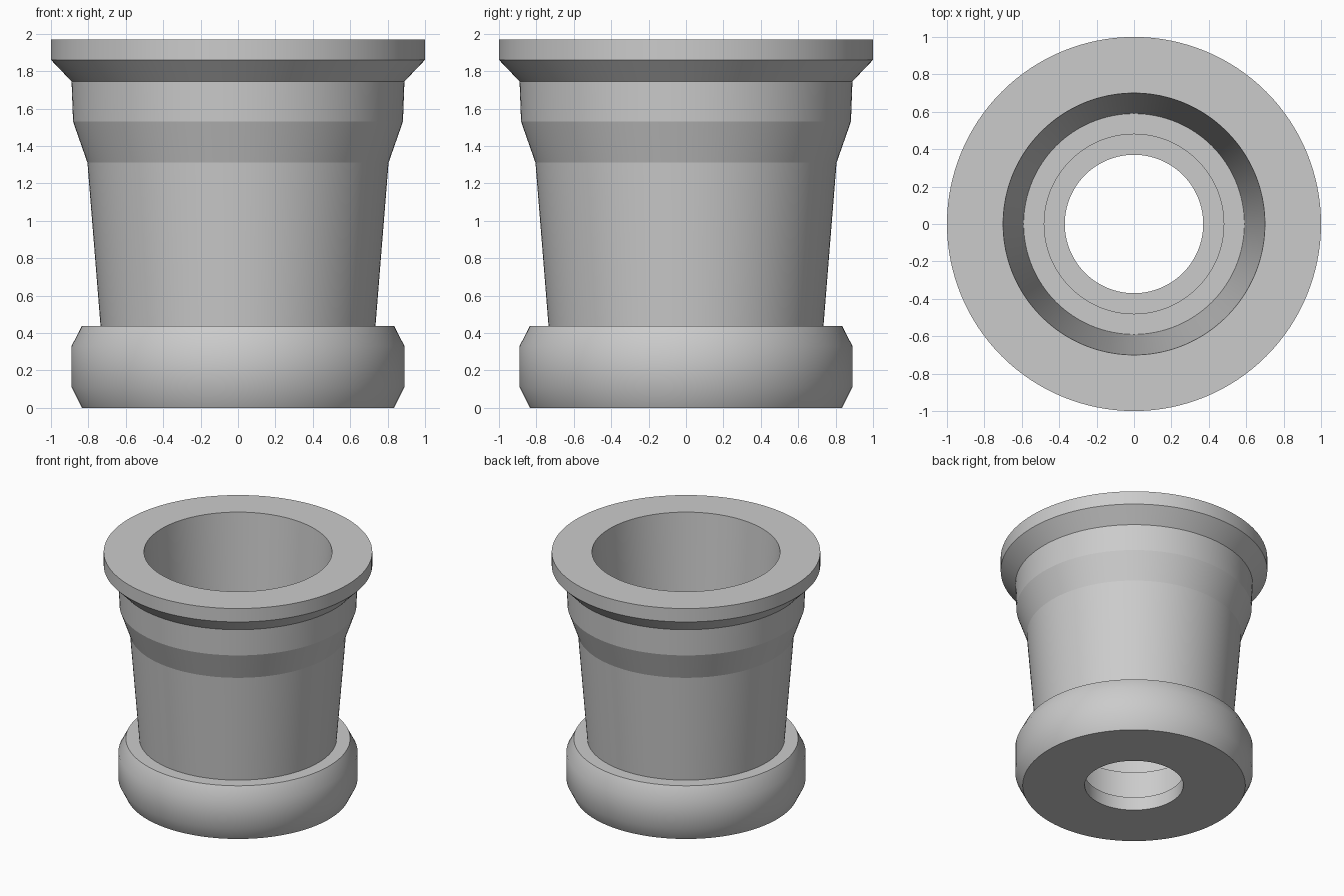
import bpy
import math

SEGMENTS = 128

cube = bpy.data.objects.get("Cube")
if cube:
    bpy.data.objects.remove(cube, do_unlink=True)

# One plain grey for the whole planter
grey = bpy.data.materials.new("plain grey")
grey.use_nodes = True
colour = (0.6, 0.6, 0.6, 1.0)
grey.diffuse_color = colour
grey.node_tree.nodes["Principled BSDF"].inputs["Base Color"].default_value = colour


def lathe(name, profile, smooth_angle):
    """Revolve (radius, height) points, listed counter-clockwise, around z."""
    n = len(profile)
    verts, faces = [], []
    for s in range(SEGMENTS):
        a = 2 * math.pi * s / SEGMENTS
        verts += [(r * math.cos(a), r * math.sin(a), z) for r, z in profile]
        here, there = s * n, (s + 1) % SEGMENTS * n
        faces += [(here + i, there + i, there + i + 1, here + i + 1)
                  for i in range(n - 1)]
    mesh = bpy.data.meshes.new(name)
    mesh.from_pydata(verts, [], faces)
    mesh.materials.append(grey)
    obj = bpy.data.objects.new(name, mesh)
    bpy.context.collection.objects.link(obj)
    bpy.ops.object.select_all(action='DESELECT')
    obj.select_set(True)
    bpy.context.view_layer.objects.active = obj
    bpy.ops.object.shade_smooth_by_angle(angle=math.radians(smooth_angle))
    return obj


# Rounded base: pot floor, stepped drain hole, underside, soft outer band, ledge
lathe("base", [
    (0.59, 0.39), (0.48, 0.39), (0.48, 0.11), (0.37, 0.11), (0.37, 0.0),
    (0.835, 0.0), (0.89, 0.11), (0.89, 0.33), (0.835, 0.437), (0.735, 0.437),
], 35)

# Pot: tapered wall, flared collar, overhanging rim, inner wall down to the floor
lathe("pot", [
    (0.735, 0.437), (0.805, 1.31), (0.882, 1.53), (0.89, 1.745),
    (1.0, 1.86), (1.0, 1.97), (0.70, 1.97), (0.59, 0.39),
], 10)
